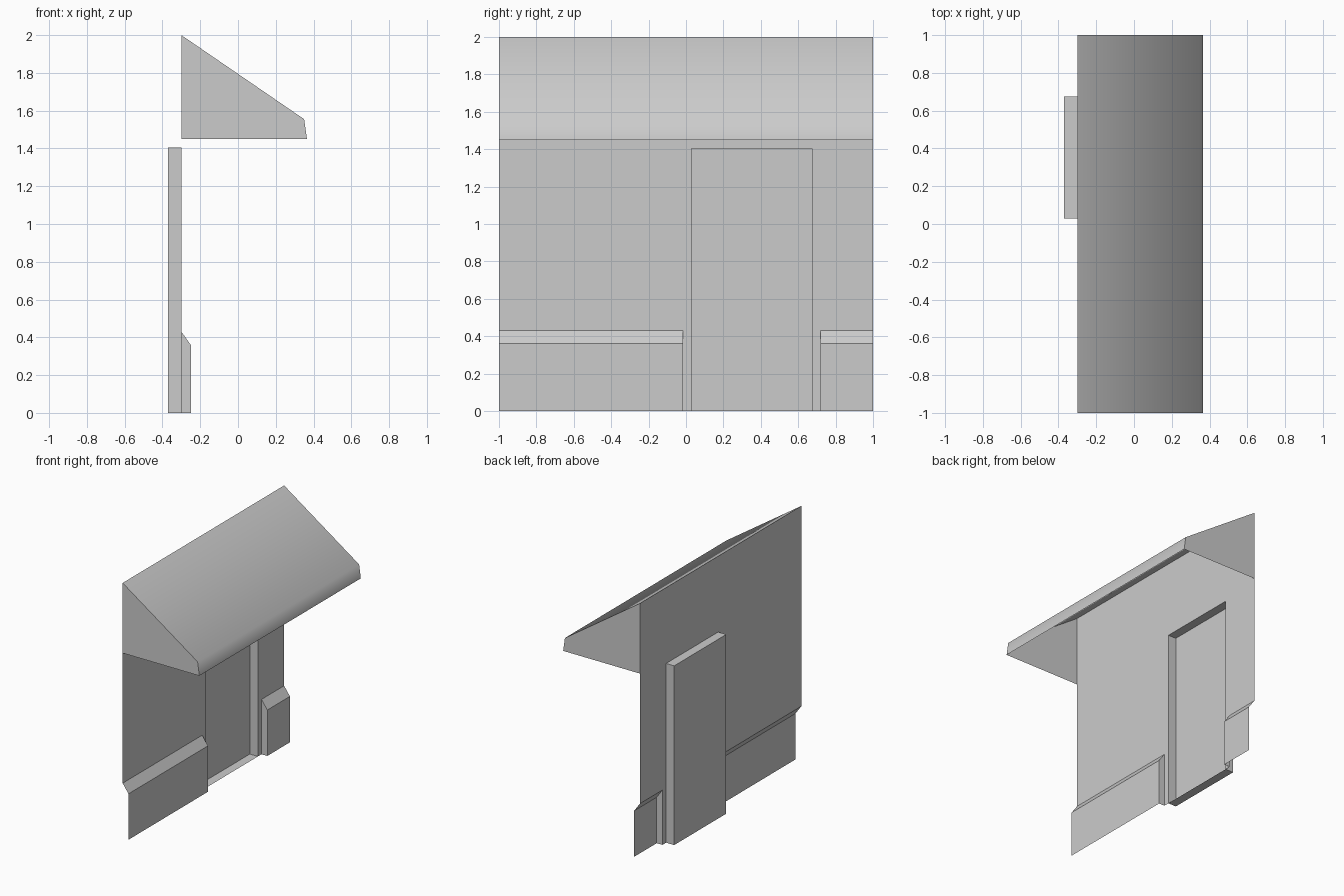
import bpy, bmesh
from math import radians
from mathutils import Matrix, Vector

if "Cube" in bpy.data.objects:
    bpy.data.objects.remove(bpy.data.objects["Cube"])

WALL_X, DOOR_X, PLINTH_X = -0.30, -0.37, -0.25
PLINTH_TOP, DOOR_TOP, TOP = 0.43, 1.405, 2.0
YS = [-1.0, -0.015, 0.03, 0.675, 0.72, 1.0]
ZS = [0.0, PLINTH_TOP, DOOR_TOP, TOP]


def finish(name, bm):
    mesh = bpy.data.meshes.new(name)
    bm.to_mesh(mesh)
    bm.free()
    obj = bpy.data.objects.new(name, mesh)
    bpy.context.collection.objects.link(obj)
    return obj


def extruded_sheet(name, profile, y0, y1, cap0=False, cap1=False):
    """Open (x, z) profile, listed top to bottom, swept along y with optional end caps."""
    bm = bmesh.new()
    a = [bm.verts.new((x, y0, z)) for x, z in profile]
    b = [bm.verts.new((x, y1, z)) for x, z in profile]
    for i in range(len(profile) - 1):
        bm.faces.new((a[i], a[i + 1], b[i + 1], b[i]))
    # caps close back to the wall at the height of the last point
    for ring, y, wanted in ((a, y0, cap0), (b, y1, cap1)):
        if wanted:
            corner = bm.verts.new((WALL_X, y, profile[-1][1]))
            loop = ring + [corner]
            bm.faces.new(loop[::-1] if ring is a else loop)
    bm.normal_update()
    for f in bm.faces:
        outward = Vector((1, 0, 0.2)) if abs(f.normal.y) < 0.5 else Vector(
            (0, -1 if f.calc_center_median().y == y0 else 1, 0))
        if f.normal.dot(outward) < 0:
            f.normal_flip()
    return finish(name, bm)


# Wall: thin sheet with a doorway and gaps behind the plinths
bm = bmesh.new()
grid = [[bm.verts.new((WALL_X, y, z)) for z in ZS] for y in YS]
openings = {(0, 0), (4, 0), (2, 0), (2, 1)}
for i in range(len(YS) - 1):
    for j in range(len(ZS) - 1):
        if (i, j) not in openings:
            bm.faces.new((grid[i][j], grid[i + 1][j], grid[i + 1][j + 1], grid[i][j + 1]))
bmesh.ops.dissolve_limit(bm, angle_limit=radians(1), verts=bm.verts[:], edges=bm.edges[:])
bmesh.ops.triangulate(bm, faces=bm.faces[:])
finish("wall", bm)

# Door recess: box open towards the wall front, facing inwards
bm = bmesh.new()
size = (WALL_X - DOOR_X, YS[3] - YS[2], DOOR_TOP)
centre = ((WALL_X + DOOR_X) / 2, (YS[2] + YS[3]) / 2, DOOR_TOP / 2)
bmesh.ops.create_cube(bm, size=1, matrix=Matrix.Translation(centre) @ Matrix.Diagonal((*size, 1)))
bm.normal_update()
bmesh.ops.delete(bm, geom=[f for f in bm.faces if f.normal.x > 0.5], context='FACES')
bmesh.ops.reverse_faces(bm, faces=bm.faces[:])
finish("door_recess", bm)

# Plinths either side of the door, capped only beside it
plinth = [(WALL_X, PLINTH_TOP), (PLINTH_X, 0.36), (PLINTH_X, 0.0)]
extruded_sheet("long_plinth", plinth, YS[0], YS[1], cap1=True)
extruded_sheet("short_plinth", plinth, YS[4], YS[5], cap0=True)

# Sloping canopy with a front lip, open underneath
canopy = extruded_sheet("canopy", [(WALL_X, TOP), (0.35, 1.555), (0.365, 1.45)],
                        -1.0, 1.0, cap0=True, cap1=True)
bpy.context.view_layer.objects.active = canopy
canopy.select_set(True)
bpy.ops.object.shade_smooth_by_angle(angle=radians(60))
